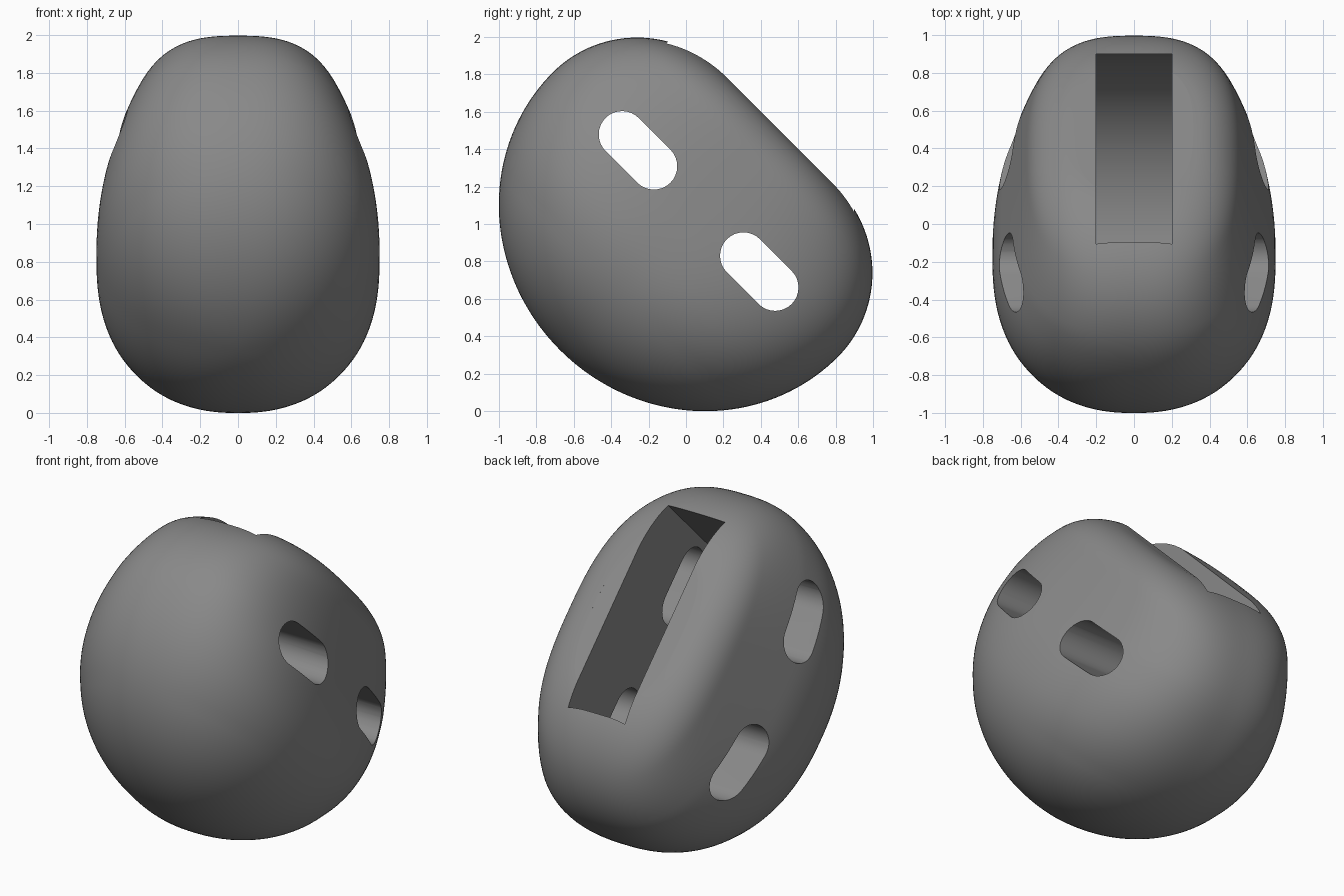
import bpy, bmesh
from math import sin, cos, pi, sqrt, radians

if "Cube" in bpy.data.objects:
    bpy.data.objects.remove(bpy.data.objects["Cube"])

SEG = 128
H = sqrt(0.5)
BOTTOM = 1.023


def place(x, u, v):
    """Tilted frame: u runs along the body, v out of its flat face."""
    return (x, (u + v) * H, 1 + (v - u) * H)


def half_length(v):
    if v < 0.07:
        return 1.077 * sqrt(max(0, 1 - ((v - 0.07) / BOTTOM) ** 2))
    return 0.43 + 0.647 * sqrt(max(0, 1 - ((v - 0.07) / 0.64) ** 2))


def half_width(v):
    if v < -0.25:
        return 0.75 * sqrt(max(0, 1 - ((v + 0.25) / (BOTTOM - 0.32)) ** 2))
    if v < 0.05:
        return 0.75 - 0.5 * (v + 0.25) ** 2
    if v < 0.522:
        return 0.705 - 0.3 * (v - 0.05)
    return 0.314 + sqrt(max(0, 0.26 ** 2 - (v - 0.447) ** 2))


def power(a, p):
    return abs(a) ** p * (1 if a >= 0 else -1)


def finish(bm, name):
    bmesh.ops.recalc_face_normals(bm, faces=bm.faces)
    me = bpy.data.meshes.new(name)
    bm.to_mesh(me)
    bm.free()
    ob = bpy.data.objects.new(name, me)
    bpy.context.collection.objects.link(ob)
    return ob


def prism(name, outline, half):
    """Extrude a (u, v) outline across x."""
    bm = bmesh.new()
    ends = [[bm.verts.new(place(s * half, u, v)) for u, v in outline] for s in (-1, 1)]
    n = len(outline)
    for ring in ends:
        bm.faces.new(ring)
    for i in range(n):
        j = (i + 1) % n
        bm.faces.new((ends[0][i], ends[0][j], ends[1][j], ends[1][i]))
    ob = finish(bm, name)
    ob.hide_render = True
    return ob


# Rounded body: stacked superellipse sections
levels = [0.07 - BOTTOM * cos(i / 40 * pi / 2) for i in range(1, 40)]
levels += [0.07 + 0.638 * sin(i / 30 * pi / 2) for i in range(30)] + [0.707]
bm = bmesh.new()
rings = []
for v in levels:
    n = 2.28 + 0.42 * min(1, max(0, (v + 0.5) / 0.7))
    a, b = half_length(v), half_width(v)
    ring = []
    for k in range(SEG):
        t = 2 * pi * (k + 0.5) / SEG
        ring.append(bm.verts.new(place(b * power(sin(t), 2 / n), a * power(cos(t), 2 / n), v)))
    rings.append(ring)
for lo, hi in zip(rings, rings[1:]):
    for k in range(SEG):
        j = (k + 1) % SEG
        bm.faces.new((lo[k], lo[j], hi[j], hi[k]))
pole = bm.verts.new(place(0, 0, 0.07 - BOTTOM))
for k in range(SEG):
    bm.faces.new((pole, rings[0][(k + 1) % SEG], rings[0][k]))
bm.faces.new(rings[-1])
body = finish(bm, "rounded_body")

# Deep central channel with a curved floor
arc = [radians(207 + (407 - 207) * i / 48) for i in range(49)]
channel = [(-0.757, 1.2)] + [(0.85 * cos(t), 0.07 + 0.85 * sin(t)) for t in arc] + [(0.58, 1.2)]
cutters = [prism("channel_cutter", channel, 0.2)]

# Two rounded slots through the sides
for name, uc in (("upper", -0.46), ("lower", 0.457)):
    pts = []
    for s in (1, -1):
        for i in range(17):
            t = -pi / 2 + pi * i / 16
            pts.append((uc + s * (0.12 + 0.125 * cos(t)), 0.097 + s * 0.125 * sin(t)))
    cutters.append(prism(name + "_slot_cutter", pts, 1.2))

bpy.context.view_layer.objects.active = body
for c in cutters:
    m = body.modifiers.new(c.name, 'BOOLEAN')
    m.operation = 'DIFFERENCE'
    m.solver = 'EXACT'
    m.object = c
    bpy.ops.object.modifier_apply(modifier=m.name)
for c in cutters:
    bpy.data.objects.remove(c, do_unlink=True)

bpy.ops.object.select_all(action='DESELECT')
body.select_set(True)
bpy.ops.object.shade_smooth_by_angle(angle=radians(30))

# Dark grey finish
mat = bpy.data.materials.new("dark_grey")
mat.diffuse_color = (0.25, 0.25, 0.25, 1)
mat.use_nodes = True
mat.node_tree.nodes["Principled BSDF"].inputs["Base Color"].default_value = mat.diffuse_color
body.data.materials.clear()
body.data.materials.append(mat)
